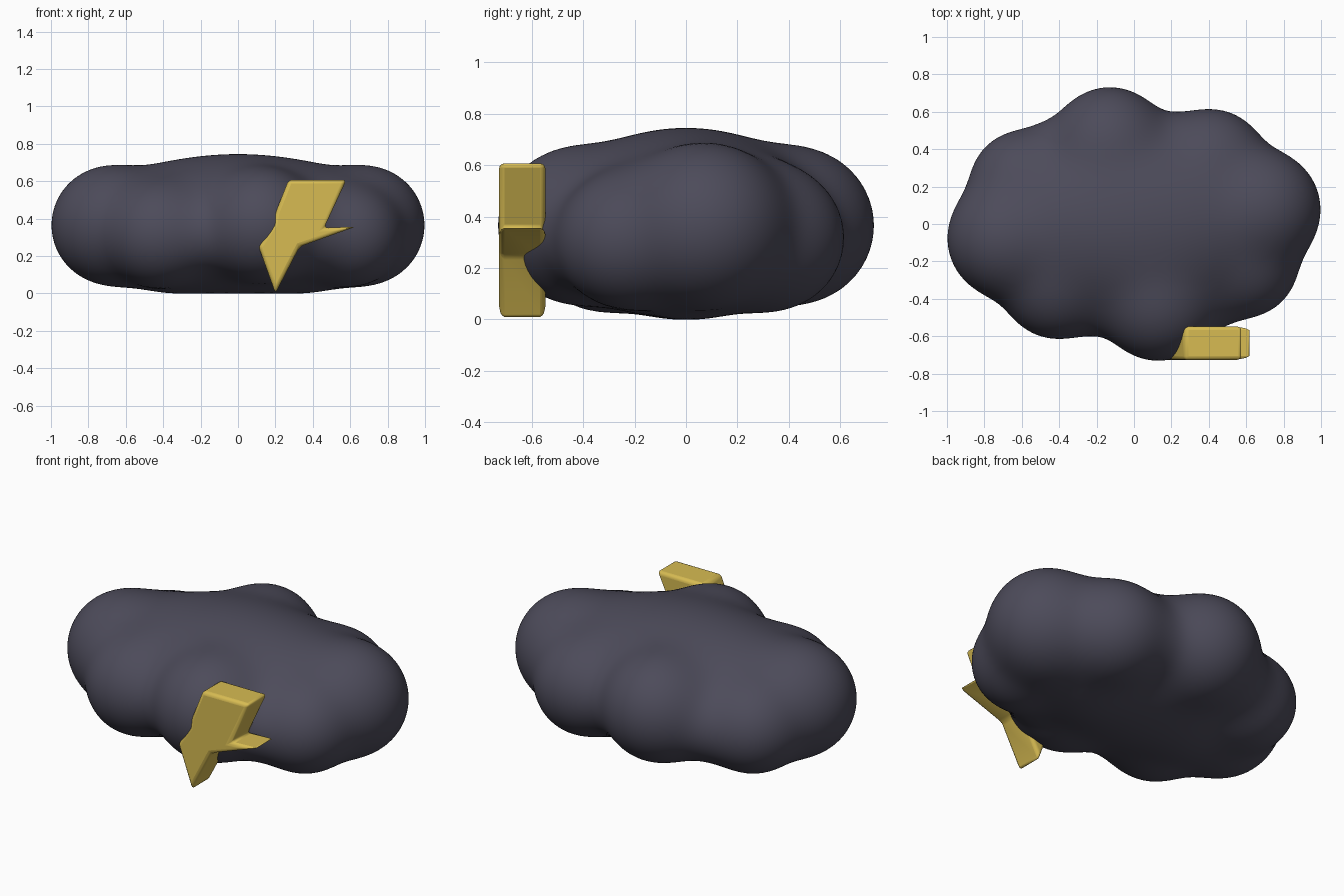
import bpy, bmesh
from math import exp, log
from mathutils import Matrix, Vector

cube = bpy.data.objects.get("Cube")
if cube:
    bpy.data.objects.remove(cube, do_unlink=True)


def make_material(name, color):
    mat = bpy.data.materials.new(name)
    mat.use_nodes = True
    mat.diffuse_color = (*color, 1)
    for node in mat.node_tree.nodes:
        if node.type == 'BSDF_PRINCIPLED':
            node.inputs["Base Color"].default_value = (*color, 1)
            node.inputs["Roughness"].default_value = 0.7
    return mat


def add_object(name, bm, material):
    mesh = bpy.data.meshes.new(name)
    bm.to_mesh(mesh)
    bm.free()
    mesh.materials.append(material)
    obj = bpy.data.objects.new(name, mesh)
    bpy.context.collection.objects.link(obj)
    return obj


def shade(obj, angle):
    bpy.ops.object.select_all(action='DESELECT')
    obj.select_set(True)
    bpy.context.view_layer.objects.active = obj
    bpy.ops.object.shade_smooth_by_angle(angle=angle)


storm_grey = make_material("storm grey", (0.073, 0.070, 0.102))
bolt_yellow = make_material("bolt yellow", (0.68, 0.50, 0.085))

# Cloud: round puffs, repeated by a half turn, blended softly into a flat core
half_puffs = [  # x, y, z, radius
    (0.685, 0.08, 0.365, 0.31),     # end puff
    (0.61, -0.235, 0.305, 0.25),    # low corner puff
    (-0.13, 0.434, 0.365, 0.295),   # middle puff
    (0.42, 0.337, 0.315, 0.27),     # low side puff
    (0.36, 0.0, 0.32, 0.27),        # belly
    (0.42, -0.38, 0.30, 0.13),      # filling between corner and middle
    (0.20, 0.42, 0.31, 0.11),       # filling between side and middle
]
puffs = [(Vector((s * x, s * y, z)), r)
         for x, y, z, r in half_puffs for s in (1, -1)]
core_size = Vector((0.72, 0.50, 0.369))
core_centre = Vector((0, 0, 0.3735))
blend = 0.06


def core_distance(p):
    q = Vector(a / s for a, s in zip(p - core_centre, core_size))
    slope = Vector(a / s for a, s in zip(q, core_size)).length
    return q.length * (q.length - 1) / slope


def cloud_distance(p):
    total = exp(-core_distance(p) / blend)
    for centre, radius in puffs:
        total += exp((radius - (p - centre).length) / blend)
    return -blend * log(total)


bm = bmesh.new()
bmesh.ops.create_icosphere(
    bm, subdivisions=6, radius=1,
    matrix=Matrix.Translation(core_centre) @ Matrix.Diagonal((*core_size, 1)))
for v in bm.verts:
    direction = (v.co - core_centre).normalized()
    for step in range(25):
        gap = cloud_distance(v.co)
        v.co -= direction * gap
        if abs(gap) < 0.001:
            break
cloud = add_object("cloud", bm, storm_grey)
shade(cloud, 3.1)

# Lightning bolt: a zigzag slab with rounded edges
outline = [(0.27, 0.607), (0.58, 0.607), (0.46, 0.35), (0.63, 0.357),
           (0.33, 0.25), (0.20, 0.0), (0.11, 0.25), (0.19, 0.37),
           (0.20, 0.43)]
bm = bmesh.new()
front, back = [[bm.verts.new((x, y, z)) for x, z in outline]
               for y in (-0.727, -0.547)]
bm.faces.new(front)
bm.faces.new(back)
for i in range(len(outline)):
    bm.faces.new((front[i - 1], front[i], back[i], back[i - 1]))
bmesh.ops.recalc_face_normals(bm, faces=bm.faces)
bolt = add_object("lightning_bolt", bm, bolt_yellow)
bevel = bolt.modifiers.new("rounded edges", 'BEVEL')
bevel.width = 0.024
bevel.segments = 3
bevel.limit_method = 'ANGLE'
bevel.angle_limit = 0.5
shade(bolt, 0.9)
